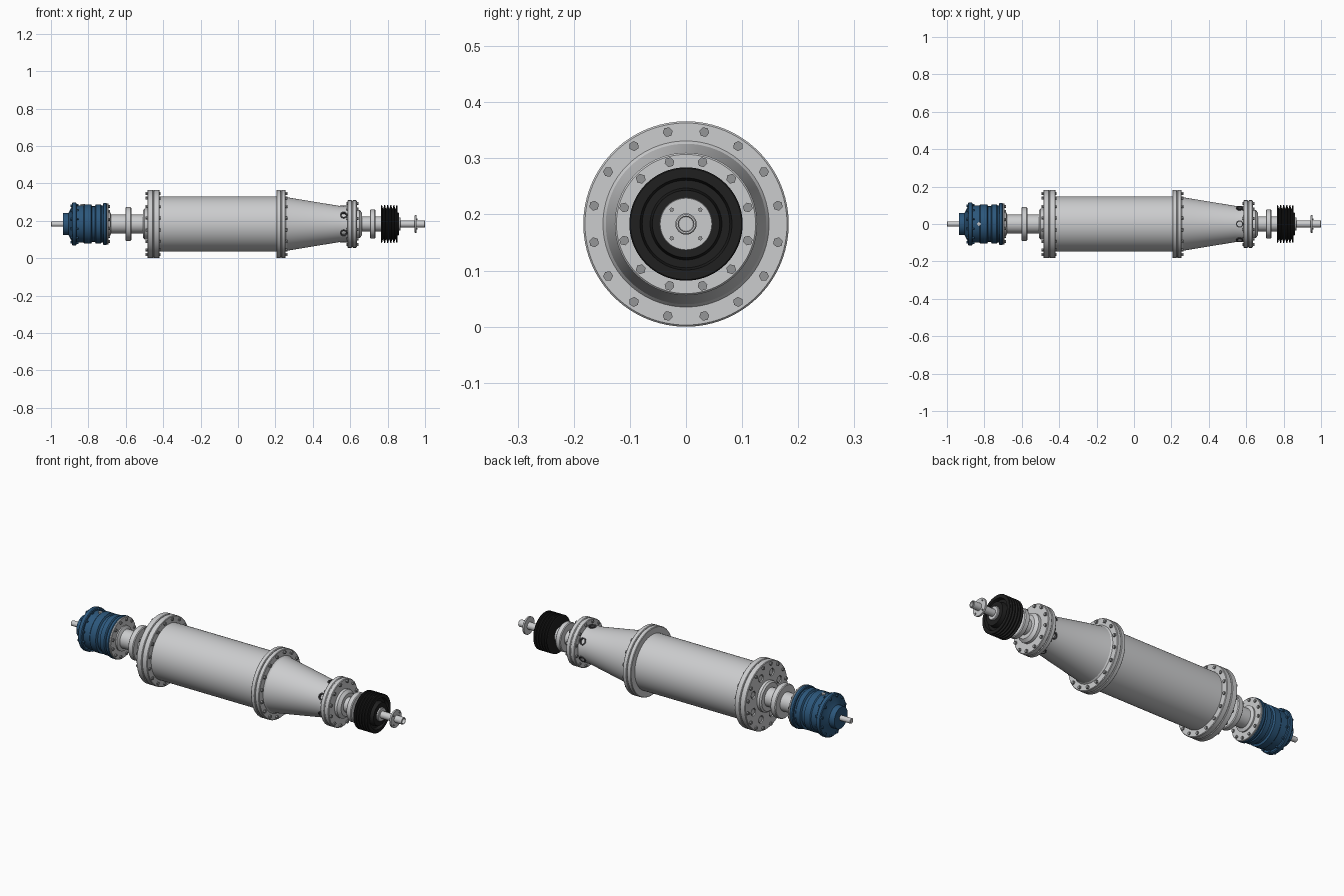
import bpy, bmesh, math
from mathutils import Matrix, Vector

cube = bpy.data.objects.get("Cube")
if cube:
    bpy.data.objects.remove(cube)

AXIS_Z = 0.183


def material(name, rgb):
    m = bpy.data.materials.new(name)
    m.use_nodes = True
    m.diffuse_color = (*rgb, 1)
    m.node_tree.nodes["Principled BSDF"].inputs["Base Color"].default_value = (*rgb, 1)
    return m


steel = material("light steel", (0.6, 0.605, 0.615))
bolt_grey = material("bolt grey", (0.3, 0.305, 0.31))
blue = material("gearbox blue", (0.025, 0.095, 0.2))
black = material("pulley black", (0.014, 0.014, 0.014))
dark = material("dark bushing", (0.08, 0.08, 0.085))


def finish(name, bm, mat, smooth=True):
    bmesh.ops.recalc_face_normals(bm, faces=bm.faces)
    mesh = bpy.data.meshes.new(name)
    bm.to_mesh(mesh)
    bm.free()
    mesh.materials.append(mat)
    ob = bpy.data.objects.new(name, mesh)
    ob.location.z = AXIS_Z
    bpy.context.collection.objects.link(ob)
    if smooth:
        shade(ob)
    return ob


def shade(ob):
    bpy.ops.object.select_all(action='DESELECT')
    ob.select_set(True)
    bpy.context.view_layer.objects.active = ob
    bpy.ops.object.shade_smooth_by_angle(angle=math.radians(25))


def lathe(name, profile, mat, steps=72):
    """Spin (x, radius) points round the machine axis, closing both ends."""
    bm = bmesh.new()
    pts = [(profile[0][0], 0), *profile, (profile[-1][0], 0)]
    verts = [bm.verts.new((x, 0, r)) for x, r in pts]
    edges = [bm.edges.new(pair) for pair in zip(verts, verts[1:])]
    bmesh.ops.spin(bm, geom=verts + edges, cent=(0, 0, 0), axis=(1, 0, 0),
                   angle=math.tau, steps=steps)
    bmesh.ops.remove_doubles(bm, verts=bm.verts, dist=1e-5)
    return finish(name, bm, mat)


def disc(x0, x1, r, bevel=0.004):
    """Profile of a disc with chamfered rims."""
    return [(x0, r - bevel), (x0 + bevel, r), (x1 - bevel, r), (x1, r - bevel)]


def ring_of(name, count, x, r, size, depth, mat, sides=6, offset=0.5, radial=False):
    """Prisms spaced round the axis, lying along it or pointing outwards."""
    bm = bmesh.new()
    for i in range(count):
        turn = Matrix.Rotation((i + offset) * math.tau / count, 4, 'X')
        place = turn @ Matrix.Translation((x, 0, r))
        if not radial:
            place = place @ Matrix.Rotation(math.pi / 2, 4, 'Y')
        bmesh.ops.create_cone(bm, cap_ends=True, segments=sides, radius1=size,
                              radius2=size, depth=depth, matrix=place)
    return finish(name, bm, mat, smooth=sides > 6)


def cut(ob, cutter):
    cutter.hide_render = True
    mod = ob.modifiers.new("cut", 'BOOLEAN')
    mod.object = cutter
    mod.operation = 'DIFFERENCE'
    mod.solver = 'EXACT'
    bpy.context.view_layer.update()
    bpy.context.view_layer.objects.active = ob
    bpy.ops.object.modifier_apply(modifier=mod.name)
    bpy.data.objects.remove(cutter)
    shade(ob)


# Gearbox with its input shaft
lathe("input_shaft", disc(-1, -0.92, 0.014, 0.002), steel, 32)
lathe("gearbox", [(-0.935, 0.058), (-0.932, 0.06), (-0.905, 0.06), (-0.89, 0.092)]
      + disc(-0.888, -0.863, 0.114)
      + [(-0.863, 0.1), (-0.825, 0.1), (-0.82, 0.105), (-0.785, 0.105), (-0.78, 0.095),
         (-0.765, 0.095), (-0.76, 0.105), (-0.735, 0.105), (-0.73, 0.1), (-0.722, 0.1)]
      + disc(-0.722, -0.701, 0.112), blue)
ring_of("gearbox_cover_bolts", 12, -0.89, 0.102, 0.007, 0.012, blue)
ring_of("gearbox_flange_bolts", 12, -0.86, 0.106, 0.006, 0.012, blue)
ring_of("gearbox_plug", 1, -0.83, 0.1, 0.012, 0.012, steel, 4, 0, True)
lathe("gearbox_plate", disc(-0.702, -0.692, 0.11, 0.002), steel)
ring_of("gearbox_plate_bolts", 12, -0.69, 0.096, 0.008, 0.01, bolt_grey)

# Left journal, collar and bearing boss
lathe("left_journal", [(-0.693, 0.066), (-0.685, 0.066), (-0.678, 0.05), (-0.48, 0.05)], steel)
lathe("left_collar", disc(-0.602, -0.57, 0.09), steel)
lathe("left_boss", [(-0.508, 0.06), (-0.508, 0.074), (-0.5, 0.082), (-0.483, 0.082)], steel)

# Bowl head with drain recesses
head = lathe("bowl_head", disc(-0.485, -0.453, 0.183, 0.003), steel)
cut(head, ring_of("drain_cutter", 8, -0.485, 0.121, 0.02, 0.04, steel, 24))
ring_of("drain_covers", 8, -0.4745, 0.121, 0.0195, 0.009, dark, 24)
ring_of("drain_plugs", 8, -0.474, 0.121, 0.014, 0.014, steel, 24)
ring_of("head_bolts", 16, -0.488, 0.167, 0.009, 0.012, bolt_grey)

# Bowl with end flanges
lathe("bowl", disc(-0.451, -0.42, 0.183, 0.003) + [(-0.42, 0.148), (0.205, 0.148)]
      + disc(0.205, 0.229, 0.183, 0.003), steel, 96)
ring_of("bowl_left_flange_bolts", 16, -0.418, 0.167, 0.009, 0.008, bolt_grey)

# Tapered section with discharge ports
cone = lathe("tapered_bowl", disc(0.231, 0.255, 0.183, 0.003)
             + [(0.255, 0.148), (0.262, 0.143), (0.54, 0.097), (0.586, 0.097)], steel, 96)
ring_of("bowl_right_flange_bolts", 16, 0.258, 0.167, 0.009, 0.012, bolt_grey)
ports = ring_of("port_bushings", 6, 0.565, 0.088, 0.02, 0.024, dark, 24, 0, True)
cut(cone, ring_of("port_cutter", 6, 0.565, 0.1, 0.0195, 0.05, steel, 24, 0, True))
cut(ports, ring_of("bushing_cutter", 6, 0.565, 0.1, 0.014, 0.04, steel, 24, 0, True))
ring_of("port_bottoms", 6, 0.565, 0.078, 0.0138, 0.014, steel, 24, 0, True)

# Right end flange, journal and collar
lathe("right_end_flange", disc(0.585, 0.609, 0.127, 0.003)
      + disc(0.611, 0.635, 0.127, 0.003), steel)
ring_of("right_end_bolts", 12, 0.638, 0.114, 0.009, 0.012, bolt_grey)
ring_of("right_end_nuts", 12, 0.583, 0.114, 0.008, 0.008, bolt_grey)
lathe("right_boss", [(0.63, 0.075), (0.65, 0.075), (0.664, 0.06), (0.664, 0.04)], steel)
lathe("right_journal", [(0.66, 0.04), (0.77, 0.04)], steel)
lathe("right_collar", disc(0.705, 0.735, 0.077), steel)

# Grooved belt pulley with dished right face
groove = [(0.765, 0.05), (0.765, 0.098)]
for i in range(5):
    x = 0.767 + i * 0.0165
    groove += [(x, 0.101), (x + 0.003, 0.101), (x + 0.007, 0.084),
               (x + 0.0105, 0.084), (x + 0.0145, 0.101)]
groove += [(0.85, 0.101), (0.852, 0.099), (0.852, 0.082), (0.835, 0.078), (0.835, 0.064),
           (0.86, 0.06), (0.86, 0.045)]
lathe("belt_pulley", groove, black)
lathe("pulley_hub", disc(0.855, 0.87, 0.036, 0.003), steel)

# Feed shaft with thin bolted disc
lathe("feed_shaft", [(0.86, 0.019), (0.998, 0.019), (1, 0.017), (1, 0.014),
                     (0.985, 0.013)], steel, 32)
lathe("feed_disc", disc(0.945, 0.955, 0.047, 0.001), steel, 48)
ring_of("feed_disc_bolts", 4, 0.956, 0.036, 0.004, 0.006, bolt_grey)
